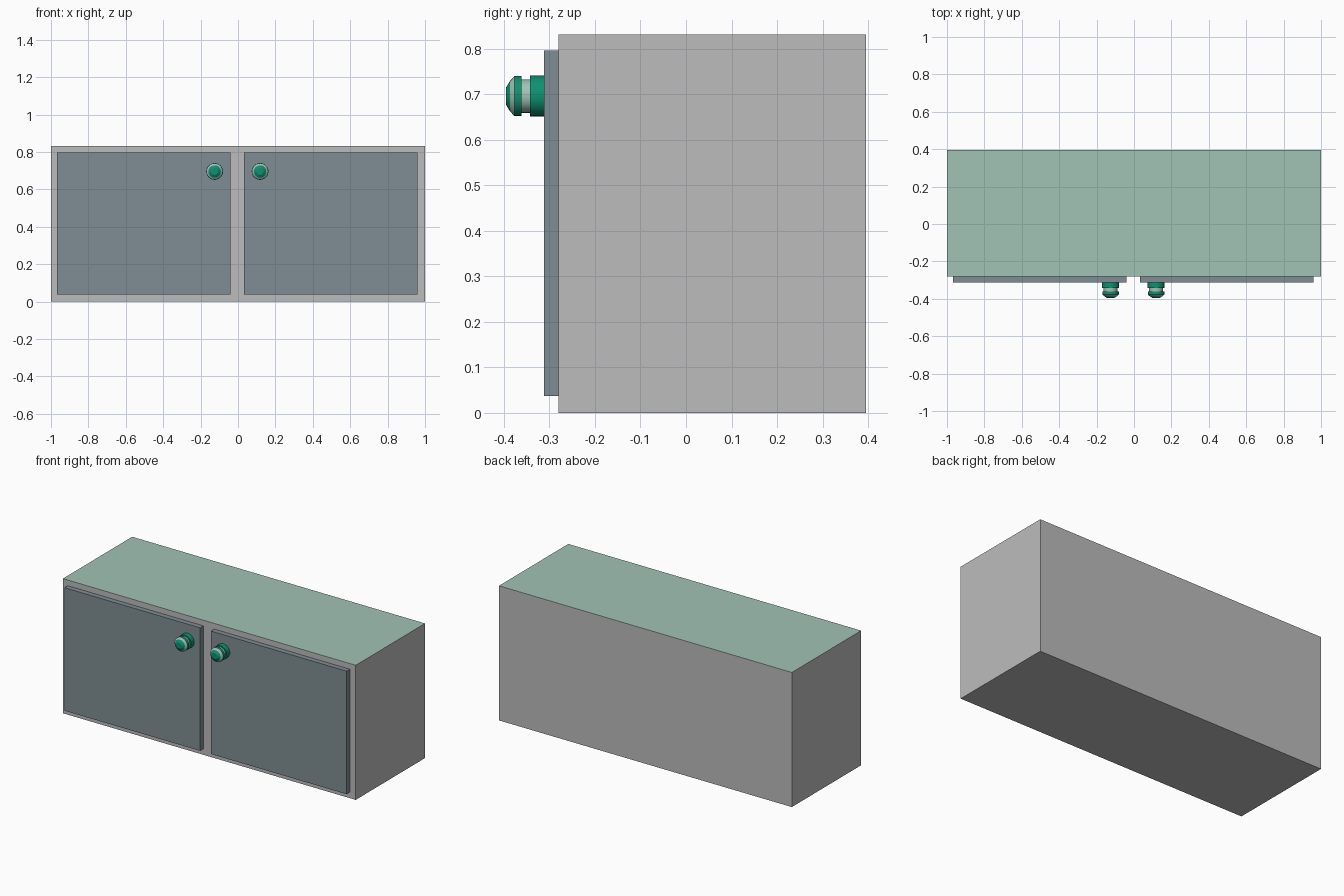
import bpy, bmesh, math

if "Cube" in bpy.data.objects:
    bpy.data.objects.remove(bpy.data.objects["Cube"])


def material(name, rgb):
    m = bpy.data.materials.new(name)
    lin = [(c / 255 / 12.92) if c < 11 else ((c / 255 + 0.055) / 1.055) ** 2.4 for c in rgb]
    m.diffuse_color = (*lin, 1)
    m.use_nodes = True
    m.node_tree.nodes["Principled BSDF"].inputs["Base Color"].default_value = m.diffuse_color
    return m


GREY = material("body grey", (188, 188, 188))
SLATE = material("door slate", (127, 141, 147))
SAGE = material("sage green", (161, 195, 181))
GREEN = material("knob green", (14, 145, 113))


def finish(name, bm, mats):
    bmesh.ops.recalc_face_normals(bm, faces=bm.faces)
    me = bpy.data.meshes.new(name)
    bm.to_mesh(me)
    bm.free()
    ob = bpy.data.objects.new(name, me)
    bpy.context.collection.objects.link(ob)
    for m in mats:
        me.materials.append(m)
    return ob


def box(name, x, y, z, mats):
    bm = bmesh.new()
    bmesh.ops.create_cube(bm, size=1)
    for v in bm.verts:
        v.co = [r[0] + (c + 0.5) * (r[1] - r[0]) for c, r in zip(v.co, (x, y, z))]
    return finish(name, bm, mats)


# cabinet body with a coloured top face
body = box("cabinet_body", (-1, 1), (-0.28, 0.396), (0, 0.831), [GREY, SAGE])
for p in body.data.polygons:
    p.material_index = 1 if p.normal.z > 0.9 else 0

# doors
box("left_door", (-0.967, -0.04), (-0.312, -0.279), (0.037, 0.796), [SLATE])
box("right_door", (0.033, 0.96), (-0.312, -0.279), (0.037, 0.796), [SLATE])

# knob profile: (radius, y, material index of the band that follows)
PROFILE = [(0.045, -0.311, 0), (0.045, -0.343, 0), (0.037, -0.343, 1), (0.037, -0.361, 0),
           (0.044, -0.361, 0), (0.044, -0.377, 1), (0.033, -0.387, 0), (0.018, -0.396, 0)]


def knob(name, cx, cz, sides=24):
    bm = bmesh.new()
    rings = []
    for r, y, _ in PROFILE:
        rings.append([bm.verts.new((cx + r * math.cos(2 * math.pi * i / sides), y,
                                    cz + r * math.sin(2 * math.pi * i / sides)))
                      for i in range(sides)])
    for a, b, (_, _, mi) in zip(rings, rings[1:], PROFILE):
        for i in range(sides):
            j = (i + 1) % sides
            bm.faces.new((a[i], a[j], b[j], b[i])).material_index = mi
    bm.faces.new(rings[0])
    bm.faces.new(rings[-1])
    ob = finish(name, bm, [GREEN, SAGE])
    bpy.ops.object.select_all(action='DESELECT')
    ob.select_set(True)
    bpy.context.view_layer.objects.active = ob
    bpy.ops.object.shade_smooth_by_angle(angle=math.radians(25))


knob("left_knob", -0.125, 0.696)
knob("right_knob", 0.118, 0.696)
